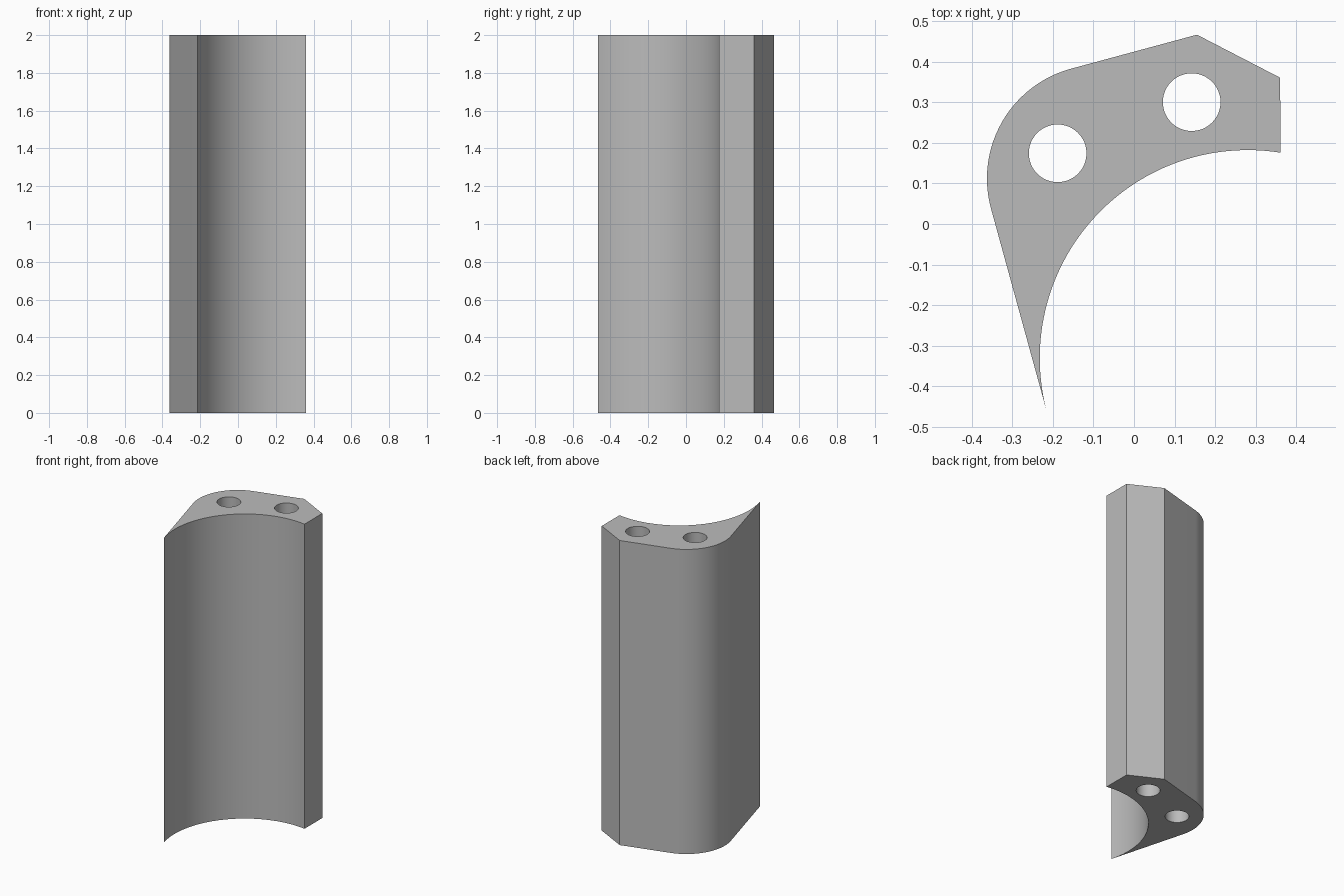
import bpy, bmesh
from math import cos, sin, radians, atan2, degrees

cube = bpy.data.objects.get("Cube")
if cube:
    bpy.data.objects.remove(cube, do_unlink=True)

HEIGHT = 2.0


def arc(cx, cy, r, start, end, steps):
    """Points along an arc, angles in degrees, both ends included."""
    angles = [radians(start + (end - start) * i / steps) for i in range(steps + 1)]
    return [(cx + r * cos(a), cy + r * sin(a)) for a in angles]


def add_loop(bm, points):
    """Closed loop of edges on the ground plane."""
    verts = [bm.verts.new((x, y, 0)) for x, y in points]
    return [bm.edges.new((verts[i - 1], verts[i])) for i in range(len(verts))]


# Hollow inner arc from the thin tip to the blunt end
tip_angle = degrees(atan2(-0.135, -0.495)) + 360
end_angle = degrees(atan2(0.505, 0.08))
outline = arc(0.28, -0.33, 0.512, tip_angle, end_angle, 48)
# Blunt end, ridge, then the rounded back corner leading to the tip
outline += [(0.36, 0.36), (0.155, 0.466)]
outline += arc(-0.082, 0.112, 0.28, 105, 195, 24)

# Fill the section around its two bores and raise it to full height
bm = bmesh.new()
edges = add_loop(bm, outline)
for cx, cy in [(-0.188, 0.174), (0.142, 0.30)]:
    edges += add_loop(bm, arc(cx, cy, 0.071, 0, 360, 48)[:-1])
bmesh.ops.triangle_fill(bm, edges=edges, use_beauty=True)
raised = bmesh.ops.extrude_face_region(bm, geom=bm.faces[:], use_keep_orig=True)
top = [g for g in raised["geom"] if isinstance(g, bmesh.types.BMVert)]
bmesh.ops.translate(bm, verts=top, vec=(0, 0, HEIGHT))
bmesh.ops.recalc_face_normals(bm, faces=bm.faces[:])
mesh = bpy.data.meshes.new("curved_bracket")
bm.to_mesh(mesh)
bm.free()

bracket = bpy.data.objects.new("curved_bracket", mesh)
bpy.context.collection.objects.link(bracket)

# Single plain grey
grey = bpy.data.materials.new("plain grey")
grey.use_nodes = True
colour = (0.5, 0.5, 0.5, 1)
grey.diffuse_color = colour
grey.node_tree.nodes["Principled BSDF"].inputs["Base Color"].default_value = colour
mesh.materials.append(grey)

# Smooth curved walls, crisp corners
bpy.ops.object.select_all(action="DESELECT")
bracket.select_set(True)
bpy.context.view_layer.objects.active = bracket
bpy.ops.object.shade_smooth_by_angle(angle=radians(14))
